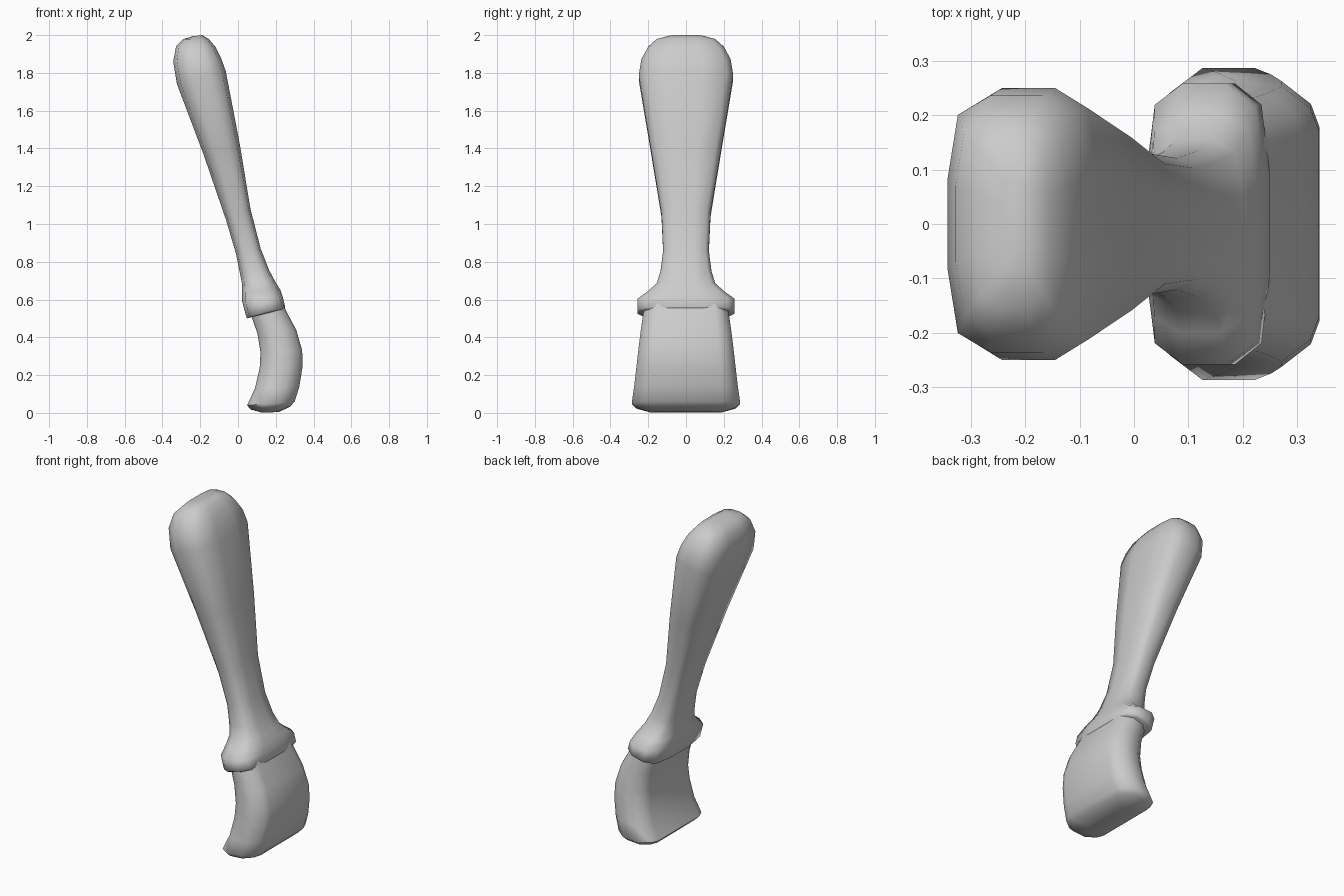
import bpy
import bmesh
import math


def section(left, right, half_y, u, v):
    """Twelve-sided rounded rectangle spanning two side-profile points."""
    quarter = [(1, v), (u, 0.5 + v / 2 if v > 0.5 else 0.85), (0.38, 1)]
    pts = quarter + [(-a, b) for a, b in reversed(quarter)]
    pts += [(-a, -b) for a, b in pts]
    cx, cz = (left[0] + right[0]) / 2, (left[1] + right[1]) / 2
    dx, dz = (right[0] - left[0]) / 2, (right[1] - left[1]) / 2
    return [(cx + a * dx, b * half_y, cz + a * dz) for a, b in pts]


def loft(name, rows, u, v):
    """Skin a closed body through (xl, zl, xr, zr, half_y) rows."""
    bm = bmesh.new()
    rings = []
    for xl, zl, xr, zr, hy in rows:
        rings.append([bm.verts.new(p) for p in
                      section((xl, zl), (xr, zr), hy, u, v)])
    n = len(rings[0])
    for a, b in zip(rings, rings[1:]):
        for i in range(n):
            j = (i + 1) % n
            bm.faces.new((a[i], a[j], b[j], b[i]))
    bm.faces.new(rings[0])
    bm.faces.new(rings[-1])
    bmesh.ops.recalc_face_normals(bm, faces=bm.faces)
    mesh = bpy.data.meshes.new(name)
    bm.to_mesh(mesh)
    bm.free()
    obj = bpy.data.objects.new(name, mesh)
    bpy.context.collection.objects.link(obj)
    bpy.ops.object.select_all(action='DESELECT')
    obj.select_set(True)
    bpy.context.view_layer.objects.active = obj
    bpy.ops.object.shade_smooth_by_angle(angle=math.radians(60))
    return obj


# Handle with flared collar, from the collar underside up to the rounded end
loft("handle", [
    (0.047, 0.500, 0.248, 0.552, 0.240),
    (0.044, 0.508, 0.250, 0.562, 0.258),
    (0.022, 0.590, 0.238, 0.610, 0.258),
    (0.022, 0.635, 0.225, 0.650, 0.200),
    (0.022, 0.680, 0.200, 0.690, 0.155),
    (0.010, 0.740, 0.165, 0.755, 0.135),
    (-0.010, 0.840, 0.120, 0.870, 0.121),
    (-0.063, 1.020, 0.066, 1.080, 0.130),
    (-0.183, 1.370, 0.010, 1.420, 0.187),
    (-0.323, 1.740, -0.065, 1.810, 0.250),
    (-0.343, 1.860, -0.090, 1.880, 0.236),
    (-0.328, 1.940, -0.120, 1.938, 0.200),
    (-0.292, 1.978, -0.155, 1.980, 0.155),
    (-0.240, 1.994, -0.190, 2.000, 0.085),
], 0.85, 0.35)

# Curved bristle head, from inside the collar down to the tip
loft("bristles", [
    (0.065, 0.530, 0.238, 0.580, 0.222),
    (0.075, 0.500, 0.252, 0.545, 0.226),
    (0.103, 0.420, 0.308, 0.440, 0.240),
    (0.119, 0.320, 0.340, 0.330, 0.253),
    (0.115, 0.240, 0.341, 0.240, 0.263),
    (0.090, 0.130, 0.325, 0.140, 0.275),
    (0.048, 0.040, 0.300, 0.060, 0.287),
    (0.067, 0.018, 0.275, 0.032, 0.262),
    (0.125, 0.002, 0.215, 0.004, 0.190),
], 0.86, 0.68)
